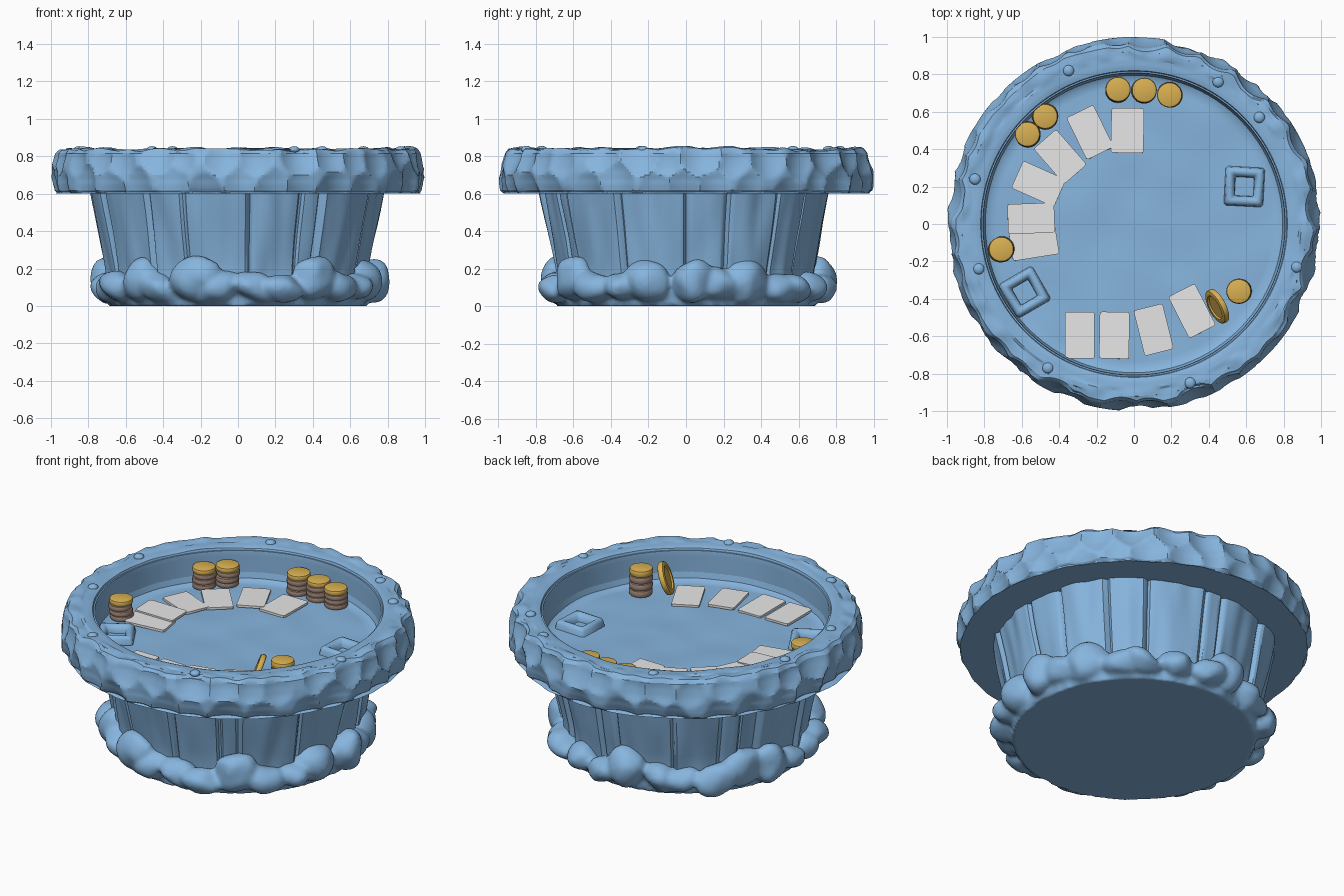
import bpy, bmesh, math, random
from mathutils import Vector, Matrix, noise

if "Cube" in bpy.data.objects:
    bpy.data.objects.remove(bpy.data.objects["Cube"])

random.seed(7)
TAU = 2 * math.pi


def material(name, rgb):
    m = bpy.data.materials.new(name)
    m.diffuse_color = (*rgb, 1)
    m.use_nodes = True
    m.node_tree.nodes["Principled BSDF"].inputs["Base Color"].default_value = m.diffuse_color
    return m


BLUE = material("blue", (0.24, 0.46, 0.73))
GOLD = material("gold", (0.70, 0.44, 0.085))
BROWN = material("dull brown", (0.35, 0.24, 0.19))
WHITE = material("card white", (0.80, 0.80, 0.80))


def finish(name, bm, mat, angle=35):
    bmesh.ops.recalc_face_normals(bm, faces=bm.faces)
    me = bpy.data.meshes.new(name)
    bm.to_mesh(me)
    bm.free()
    ob = bpy.data.objects.new(name, me)
    bpy.context.collection.objects.link(ob)
    me.materials.append(mat)
    bpy.ops.object.select_all(action='DESELECT')
    ob.select_set(True)
    bpy.context.view_layer.objects.active = ob
    bpy.ops.object.shade_smooth_by_angle(angle=math.radians(angle))
    return ob


def resample(points, step):
    out = [points[0]]
    for (r0, z0), (r1, z1) in zip(points, points[1:]):
        n = max(1, round(math.hypot(r1 - r0, z1 - z0) / step))
        out += [(r0 + (r1 - r0) * i / n, z0 + (z1 - z0) * i / n) for i in range(1, n + 1)]
    return out


def lathe(name, points, n, shape, closed=False, angle=35):
    """Revolve a profile; shape(r, z, a) returns the disturbed r, z."""
    bm = bmesh.new()
    cols = []
    for k in range(n):
        a = TAU * k / n
        col = []
        for r, z in points:
            r, z = shape(r, z, a)
            col.append(bm.verts.new((r * math.cos(a), r * math.sin(a), z)))
        cols.append(col)
    m = len(points)
    for k in range(n):
        c, d = cols[k], cols[(k + 1) % n]
        for i in range(m if closed else m - 1):
            j = (i + 1) % m
            bm.faces.new((c[i], d[i], d[j], c[j]))
    bmesh.ops.remove_doubles(bm, verts=bm.verts, dist=1e-5)
    return finish(name, bm, BLUE, angle)


# Thick rim: two staggered rows of chisel scoops leave a zigzag ridge
scoops = []
for row, z in enumerate((0.645, 0.775)):
    for k in range(32):
        a = TAU * (k + row * 0.5 + random.uniform(-0.28, 0.28)) / 32
        scoops.append((a, z + random.uniform(-0.03, 0.03), random.uniform(0.022, 0.045)))


def chisel(r, z, a):
    p = Vector((r * math.cos(a), r * math.sin(a), z))
    if r > 0.93 and z > 0.602:
        cut = max(deep - 3.2 * (((a - sa + math.pi) % TAU - math.pi) ** 2 + (z - sz) ** 2)
                  for sa, sz, deep in scoops)
        r -= max(0, cut)
        r += 0.010 * noise.noise(p * 5)
    elif r > 0.93 and z < 0.602:
        r += 0.015 * noise.noise(p * 8)
    if z > 0.825:
        z += 0.008 * noise.noise(p * 5) + (0.016 * noise.noise(p * 10) if r > 0.88 else 0)
    return min(r, 1.0), z


rim_profile = resample([(0.803, 0.62), (0.806, 0.80), (0.808, 0.818), (0.816, 0.818), (0.82, 0.830),
                        (0.84, 0.836), (0.92, 0.84), (0.955, 0.836), (0.978, 0.815), (0.995, 0.76),
                        (1.006, 0.70), (1.006, 0.65), (0.995, 0.618), (0.975, 0.60), (0.74, 0.60)], 0.014)
lathe("rim", rim_profile, 420, chisel, closed=True, angle=24)


# Slightly uneven playing surface
def uneven(r, z, a):
    p = Vector((r * math.cos(a), r * math.sin(a), 0))
    return r, z + 0.010 * noise.noise(p * 4)


lathe("tabletop", resample([(0, 0.636), (0.77, 0.636), (0.795, 0.65), (0.806, 0.69)], 0.035), 96, uneven)

# Tapered body made of planks of uneven width
edges = [0.0]
while edges[-1] < TAU - 0.3:
    edges.append(edges[-1] + random.choice((0.16, 0.3, 0.38, 0.48)))
edges = [e * TAU / edges[-1] for e in edges]
offsets = [random.uniform(-0.02, 0.014) for _ in edges]


def planks(r, z, a):
    i = max(k for k, e in enumerate(edges) if e <= a + 1e-9)
    i = min(i, len(edges) - 2)
    gap = min(a - edges[i], edges[i + 1] - a)
    p = Vector((math.cos(a) * 8, math.sin(a) * 8, z * 2.5))
    r += offsets[i] + 0.016 * noise.noise(p)
    if gap < 0.025:
        r -= 0.022 * (1 - gap / 0.025)
    return r, z


lathe("plank_body", resample([(0.685, 0.06), (0.70, 0.2), (0.78, 0.61)], 0.05), 360, planks, angle=30)

# Lumpy stone foot: blobs fused by a remesh
bm = bmesh.new()
count = 26
for k in range(count):
    a = TAU * (k + random.uniform(-0.25, 0.25)) / count
    tall = random.choice((0.07, 0.08, 0.09, 0.12))
    size = Vector((random.uniform(0.085, 0.11), random.uniform(0.10, 0.14), tall))
    r = 0.812 - size.x + random.uniform(-0.03, 0.014)
    place = (Matrix.Rotation(a, 4, 'Z')
             @ Matrix.Translation((r, 0, 0.02 + tall * 0.95 + random.uniform(-0.005, 0.015)))
             @ Matrix.Rotation(random.uniform(-0.4, 0.4), 4, 'X') @ Matrix.Diagonal((*size, 1)))
    made = bmesh.ops.create_icosphere(bm, subdivisions=3, radius=1, matrix=place)
    for v in made["verts"]:
        v.co += 0.024 * noise.noise_vector(v.co * 8)
        v.co.z = max(v.co.z, 0.008)
bmesh.ops.create_cone(bm, cap_ends=True, segments=64, radius1=0.69, radius2=0.70, depth=0.10,
                      matrix=Matrix.Translation((0, 0, 0.05)))
foot = finish("stone_foot", bm, BLUE, 60)
mod = foot.modifiers.new("fuse", 'REMESH')
mod.mode = 'VOXEL'
mod.voxel_size = 0.016
mod.use_smooth_shade = True
soft = foot.modifiers.new("soften", 'SMOOTH')
soft.factor = 0.5
soft.iterations = 2

# Studs on the rim
studs = [(-0.35, 0.82), (0.45, 0.76), (0.67, 0.57), (-0.85, 0.24),
         (0.87, -0.23), (-0.46, -0.77), (0.30, -0.85), (-0.83, -0.24)]
for i, (x, y) in enumerate(studs):
    bm = bmesh.new()
    bmesh.ops.create_uvsphere(bm, u_segments=14, v_segments=8, radius=0.03,
                              matrix=Matrix.Translation((x, y, 0.836)) @ Matrix.Diagonal((1, 1, 0.6, 1)))
    finish(f"rim_stud_{i + 1}", bm, BLUE, 60)


# Square trays: rounded four-sided rings with a small step inside
def tray(name, x, y, turn):
    bm = bmesh.new()
    section = [(0.050, 0.0), (0.052, 0.02), (0.060, 0.036), (0.070, 0.046), (0.080, 0.048),
               (0.092, 0.044), (0.10, 0.03), (0.105, 0.0)]
    rows = []
    for h, z in section:
        c = h * 0.88
        ring = [(h, -c), (h, c), (c, h), (-c, h), (-h, c), (-h, -c), (-c, -h), (c, -h)]
        rows.append([bm.verts.new((px, py, z)) for px, py in ring])
    for p, q in zip(rows, rows[1:]):
        for k in range(8):
            bm.faces.new((p[k], p[(k + 1) % 8], q[(k + 1) % 8], q[k]))
    bm.faces.new(rows[0])
    bm.transform(Matrix.Translation((x, y, 0.638)) @ Matrix.Rotation(math.radians(turn), 4, 'Z'))
    finish(name, bm, BLUE, 50)


tray("tray_right", 0.59, 0.20, -3)
tray("tray_left", -0.585, -0.365, 30)

# Playing cards: x, y, turn
cards = [(-0.035, 0.50, -1), (-0.235, 0.49, 26), (-0.395, 0.36, 41), (-0.51, 0.215, 66), (-0.55, 0.03, 92),
         (-0.535, -0.10, 99), (-0.29, -0.595, 0), (-0.105, -0.595, -1), (0.105, -0.565, 14), (0.31, -0.465, 27)]
for i, (x, y, turn) in enumerate(cards):
    bm = bmesh.new()
    w, h = (0.175, 0.24) if i == 0 else (0.16, 0.25)
    lift = 0.658 if i == 4 else 0.648
    bmesh.ops.create_cube(bm, size=1, matrix=Matrix.Diagonal((w, h, 0.014, 1)))
    corners = [e for e in bm.edges if abs(e.verts[0].co.z - e.verts[1].co.z) > 0.01]
    bmesh.ops.bevel(bm, geom=corners, offset=0.012, segments=2, affect='EDGES', profile=0.5)
    bm.transform(Matrix.Translation((x, y, lift)) @ Matrix.Rotation(math.radians(turn), 4, 'Z')
                 @ Matrix.Rotation(random.uniform(-0.03, 0.03), 4, 'X'))
    finish(f"card_{i + 1}", bm, WHITE)


# Coins
def coin(name, mat, radius, thick, matrix, dish=False):
    bm = bmesh.new()
    bmesh.ops.create_cone(bm, cap_ends=True, segments=28, radius1=radius, radius2=radius, depth=thick)
    caps = [f for f in bm.faces if len(f.verts) > 4]
    rims = {e for f in caps for e in f.edges}
    bmesh.ops.bevel(bm, geom=list(rims), offset=thick * 0.3, segments=2, affect='EDGES', profile=0.5)
    if dish:
        caps = [f for f in bm.faces if len(f.verts) > 4]
        bmesh.ops.inset_individual(bm, faces=caps, thickness=radius * 0.18, depth=0)
        bmesh.ops.inset_individual(bm, faces=caps, thickness=radius * 0.06, depth=-thick * 0.25)
    bm.transform(matrix)
    finish(name, bm, mat)


# Stacks: x, y, height of the top face
stacks = [(-0.085, 0.72, 0.765), (0.055, 0.715, 0.76), (0.19, 0.69, 0.757), (-0.475, 0.575, 0.765),
          (-0.57, 0.48, 0.763), (-0.71, -0.135, 0.765), (0.56, -0.36, 0.805)]
for s, (x, y, top) in enumerate(stacks):
    thick = (top - 0.638) / 4
    for k in range(4):
        j = 0.005 if k < 3 else 0
        at = (x + random.uniform(-j, j), y + random.uniform(-j, j), 0.638 + thick * (k + 0.5))
        gold = k == 3
        coin(f"stack_{s + 1}_coin_{k + 1}", GOLD if gold else BROWN, 0.067, thick + 0.001,
             Matrix.Translation(at))

# Large coin leaning on the nearest stack
normal = Vector((-0.87 * 0.94, -0.45 * 0.94, 0.34))
coin("leaning_coin", GOLD, 0.098, 0.034,
     Matrix.Translation((0.445, -0.44, 0.735)) @ normal.to_track_quat('Z', 'Y').to_matrix().to_4x4(), True)
